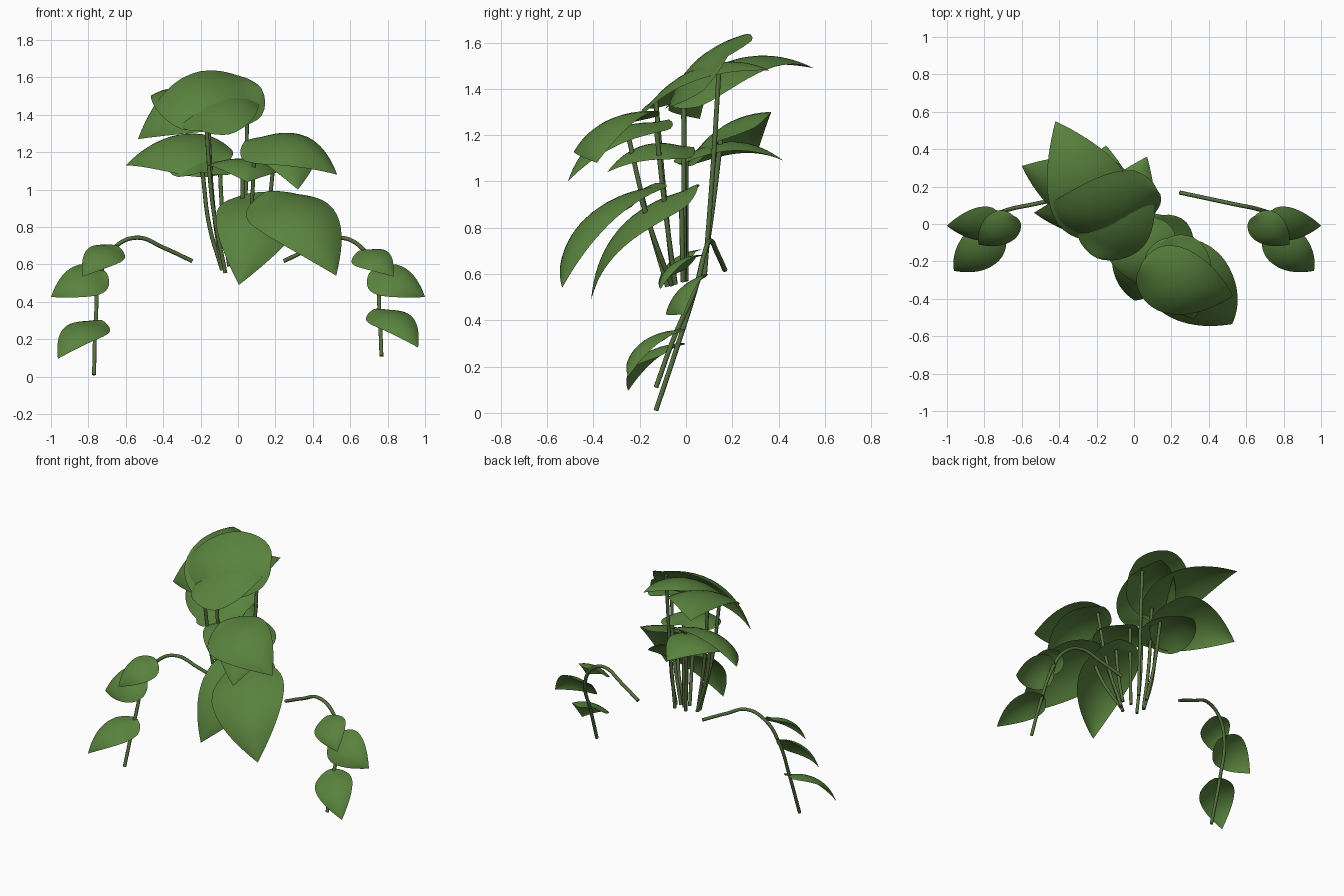
import bpy, bmesh, math
from mathutils import Vector as V

if "Cube" in bpy.data.objects:
    bpy.data.objects.remove(bpy.data.objects["Cube"])


def material(name, rgb):
    m = bpy.data.materials.new(name)
    m.diffuse_color = (*rgb, 1)
    m.use_nodes = True
    m.node_tree.nodes["Principled BSDF"].inputs["Base Color"].default_value = m.diffuse_color
    return m


LEAF = material("leaf green", (0.1, 0.225, 0.048))
STEM = material("stem green", (0.09, 0.16, 0.05))


def leaf(name, base, tip, width, normal, arch=0.17, cup=0.28):
    """Arched, domed, pointed leaf; its stem joins at base."""
    base, tip, n = V(base), V(tip), V(normal)
    length = (tip - base).length
    d = (tip - base).normalized()
    n = (n - d * n.dot(d)).normalized()
    side = n.cross(d)
    bm = bmesh.new()
    nu, nv, back, wide = 20, 12, 0.12, 0.34
    rows = []
    for i in range(nu + 1):
        u = 0.5 * (1 - math.cos(math.pi * i / nu)) if i < nu / 2 else i / nu
        if u < wide:
            f = math.sqrt(max(0, 1 - ((wide - u) / wide) ** 2))
        else:
            f = 1 - ((u - wide) / (1 - wide)) ** 1.8
        w = width / 2 * f
        s = -back + (1 + back) * u
        row = []
        for j in range(nv + 1):
            v = 2 * j / nv - 1
            rise = s * (1 - s) * (1 if s > 0 else 0.5)
            h = arch * length * 4 * rise - cup * w * v * v
            row.append(bm.verts.new(base + d * s * length + side * w * v + n * h))
        rows.append(row)
    for a, b in zip(rows, rows[1:]):
        for j in range(nv):
            bm.faces.new((a[j], a[j + 1], b[j + 1], b[j]))
    bmesh.ops.remove_doubles(bm, verts=bm.verts, dist=1e-5)
    for f in bm.faces:
        f.smooth = True
    me = bpy.data.meshes.new(name)
    bm.to_mesh(me)
    bm.free()
    me.materials.append(LEAF)
    bpy.context.collection.objects.link(bpy.data.objects.new(name, me))


def stem(name, pts, r):
    """Round tube through the points."""
    cu = bpy.data.curves.new(name, "CURVE")
    cu.dimensions = "3D"
    cu.bevel_depth, cu.bevel_resolution = r, 2
    cu.use_fill_caps = True
    cu.resolution_u = 8
    sp = cu.splines.new("BEZIER")
    sp.bezier_points.add(len(pts) - 1)
    for p, co in zip(sp.bezier_points, pts):
        p.co = co
        p.handle_left_type = p.handle_right_type = "AUTO"
    cu.materials.append(STEM)
    bpy.context.collection.objects.link(bpy.data.objects.new(name, cu))


# Upright leaves: stem top, tip, width, facing direction, arch
upright = [
    ((0.05, 0.145, 1.53), (-0.535, 0.06, 1.27), 0.46, (-0.15, -0.76, 0.65), 0.19),
    ((-0.17, -0.13, 1.355), (0.07, 0.36, 1.48), 0.40, (0.02, -0.3, 1), 0.16),
    ((-0.16, -0.01, 1.37), (-0.42, 0.55, 1.49), 0.45, (0, 0, 1), 0.17),
    ((-0.10, 0.15, 1.19), (-0.60, 0.31, 1.13), 0.43, (-0.1, -0.5, 0.85), 0.18),
    ((-0.19, 0.0, 1.11), (-0.15, 0.42, 1.09), 0.37, (-0.05, -0.15, 1), 0.17),
    ((0.025, -0.01, 1.15), (0.05, -0.34, 1.04), 0.39, (0.1, -0.1, 1), 0.17),
    ((0.135, -0.02, 0.95), (0.005, -0.41, 0.49), 0.44, (0.08, -0.7, 0.7), 0.17),
    ((0.195, -0.20, 0.96), (0.525, -0.535, 0.54), 0.47, (0.1, -0.6, 0.75), 0.17),
    ((0.09, -0.26, 1.255), (0.53, -0.385, 1.08), 0.40, (0.1, -0.5, 0.88), 0.18),
    ((0.20, -0.13, 1.255), (0.32, -0.51, 1.0), 0.36, (0.1, -0.3, 0.9), 0.17),
]
for i, (b, t, w, n, arch) in enumerate(upright, 1):
    leaf(f"upright_leaf_{i}", b, t, w, n, arch)
    top = V(b)
    out = V((top.x, top.y, 0))
    root = out.normalized() * 0.085
    if out.length < 0.085:
        root.x, root.y = top.x * 0.8, top.y * 0.8
    root.z = 0.57 + 0.3 * root.y
    top.z -= 0.012
    mid = root.lerp(top, 0.45)
    mid.x = root.x + (top.x - root.x) * 0.65
    mid.y = root.y + (top.y - root.y) * 0.5
    stem(f"upright_stem_{i}", (root, mid, top), 0.011)

# Trailing vines: path and three leaves each, mirrored with a small height change
for sx, side, dz in ((-1, "left", 0), (1, "right", 1)):
    path = [(0.245, 0.168, 0.618), (0.40, 0.135, 0.69), (0.54, 0.105, 0.743),
            (0.66, 0.08, 0.69), (0.735, 0.045, 0.55), (0.76, -0.03, 0.31),
            (0.77, -0.13, 0.01)]
    if dz:
        path[-1] = (0.767, -0.13, 0.11)
        path[-2] = (0.757, -0.05, 0.33)
    stem(f"{side}_vine", [(sx * x, y, z) for x, y, z in path], 0.011)
    vine = [
        ((0.665, 0.02, 0.69 - 0.025 * dz), (0.83, -0.11, 0.535), 0.21, (0.05, -0.65, 0.75)),
        ((0.735, 0.01, 0.545), (1.0, -0.01, 0.425), 0.25, (0.1, -0.75, 0.7)),
        ((0.755, -0.07, 0.29 + 0.06 * dz), (0.963, -0.25, 0.095 + 0.06 * dz), 0.24, (0.1, -0.55, 0.9)),
    ]
    for i, (b, t, w, n) in enumerate(vine, 1):
        m = lambda p: (sx * p[0], p[1], p[2])
        leaf(f"{side}_vine_leaf_{i}", m(b), m(t), w, m(n))
